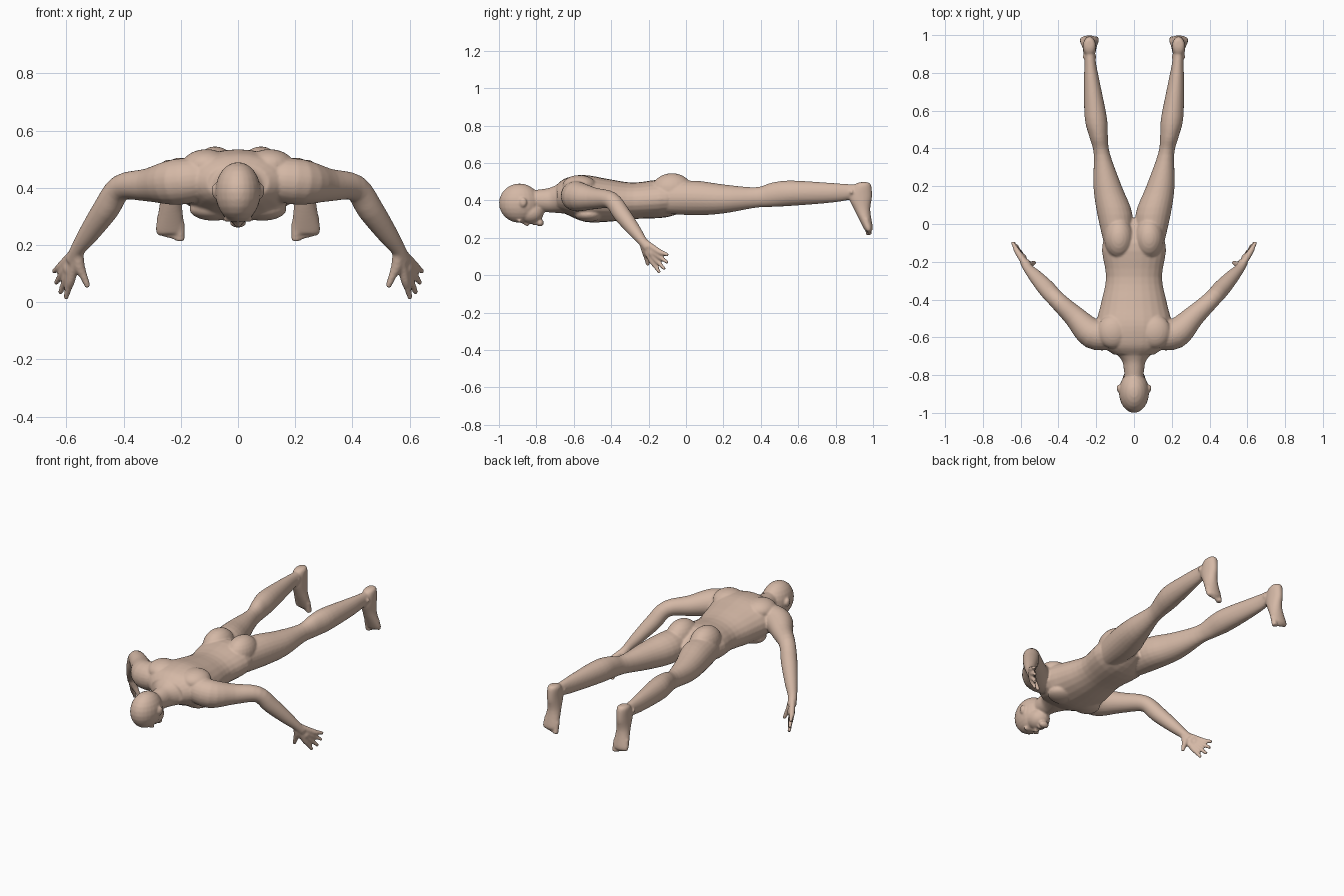
import bpy
import bmesh
from math import cos, sin, pi
from mathutils import Vector, Matrix

cube = bpy.data.objects.get("Cube")
if cube:
    bpy.data.objects.remove(cube, do_unlink=True)

SIDES = 24
BOTH = (1, -1)
MIDDLE = (1,)
bm = bmesh.new()


def spline(rows, steps=4):
    """Catmull-Rom interpolation through vectors of any size."""
    smooth = []
    for i in range(len(rows) - 1):
        before, start = rows[max(i - 1, 0)], rows[i]
        end, after = rows[i + 1], rows[min(i + 2, len(rows) - 1)]
        leave, arrive = (end - before) / 2, (after - start) / 2
        for step in range(steps):
            t = step / steps
            bend = (end - start) * 3 - leave * 2 - arrive
            twist = (start - end) * 2 + leave + arrive
            smooth.append(start + leave * t + bend * t ** 2 + twist * t ** 3)
    return smooth + [rows[-1]]


def circle():
    """Points of the unit circle."""
    return [(cos(2 * pi * k / SIDES), sin(2 * pi * k / SIDES)) for k in range(SIDES)]


def skin_rings(rings):
    """Bridge rings of points into a closed shell."""
    loops = [[bm.verts.new(point) for point in ring] for ring in rings]
    faces = [bm.faces.new(loops[0]), bm.faces.new(loops[-1])]
    for lower, upper in zip(loops, loops[1:]):
        for i in range(SIDES):
            faces.append(bm.faces.new((lower[i - 1], lower[i], upper[i], upper[i - 1])))
    bmesh.ops.recalc_face_normals(bm, faces=faces)


def station(along, width, low, high, x=0):
    """One oval section: half width, and its span on the other axis."""
    return Vector((along, width, low, high, x))


def loft(*stations, upright=False, sides=MIDDLE):
    """Shell through oval sections, along y or, if upright, along z."""
    for side in sides:
        rings = []
        for along, width, low, high, centre in spline(stations):
            ring = []
            for c, s in circle():
                x = side * (centre + width * c)
                other = (low + high) / 2 + s * (high - low) / 2
                ring.append((x, other, along) if upright else (x, along, other))
            rings.append(ring)
        skin_rings(rings)


def limb(*joints, sides=BOTH):
    """Round tube through pairs of joint and radius."""
    points = spline([Vector((*joint, radius)) for joint, radius in joints])
    for side in sides:
        rings, turn, last = [], None, None
        for i, point in enumerate(points):
            ahead = points[min(i + 1, len(points) - 1)].xyz - points[max(i - 1, 0)].xyz
            turn = last.rotation_difference(ahead) @ turn if last else ahead.to_track_quat('Z', 'Y')
            last = ahead
            ring = [point.xyz + turn @ Vector((c, s, 0)) * point.w for c, s in circle()]
            rings.append([(side * p.x, p.y, p.z) for p in ring])
        skin_rings(rings)


def blob(centre, size, sides=BOTH):
    """Ellipsoid."""
    x, y, z = centre
    for side in sides:
        place = Matrix.Translation((side * x, y, z)) @ Matrix.Diagonal((*size, 1))
        bmesh.ops.create_uvsphere(bm, u_segments=SIDES, v_segments=SIDES // 2,
                                  radius=1, matrix=place)


# Head, face down
blob(centre=(0, -.89, .385), size=(.08, .11, .105), sides=MIDDLE)
jaw = Vector((0, -.83, .335))
blob(centre=jaw, size=(.062, .07, .06), sides=MIDDLE)
chin = Vector((0, -.78, .28))
blob(centre=chin, size=(.03, .02, .02), sides=MIDDLE)
lips = Vector((0, -.81, .275))
blob(centre=lips, size=(.02, .01, .01), sides=MIDDLE)
nose_bridge = Vector((0, -.88, .29))
nose_tip = Vector((0, -.84, .27))
limb((nose_bridge, .01), (nose_tip, .013), sides=MIDDLE)
blob(centre=(.03, -.89, .29), size=(.025, .01, .01))
ear = Vector((.082, -.87, .39))
blob(centre=ear, size=(.01, .02, .025))

# Neck and torso
loft(station(along=-.85, width=.045, low=.36, high=.45),
     station(along=-.77, width=.054, low=.34, high=.46),
     station(along=-.72, width=.066, low=.335, high=.47),
     station(along=-.66, width=.12, low=.33, high=.5))
loft(station(along=-.69, width=.11, low=.35, high=.485),
     station(along=-.64, width=.17, low=.325, high=.52),
     station(along=-.54, width=.2, low=.285, high=.535),
     station(along=-.42, width=.175, low=.285, high=.515),
     station(along=-.28, width=.148, low=.3, high=.495),
     station(along=-.1, width=.166, low=.31, high=.51),
     station(along=.03, width=.05, low=.36, high=.44))
blob(centre=(.085, -.52, .325), size=(.085, .075, .04))
shoulder_blade = Vector((.11, -.57, .48))
blob(centre=shoulder_blade, size=(.085, .09, .055))
buttock = Vector((.08, -.075, .455))
blob(centre=buttock, size=(.078, .11, .09))

# Legs
loft(station(along=-.12, width=.07, low=.33, high=.5, x=.085),
     station(along=.05, width=.093, low=.32, high=.505, x=.101),
     station(along=.2, width=.075, low=.33, high=.485, x=.14),
     station(along=.37, width=.043, low=.36, high=.47, x=.17),
     station(along=.46, width=.049, low=.365, high=.495, x=.187),
     station(along=.56, width=.059, low=.37, high=.506, x=.202),
     station(along=.75, width=.042, low=.385, high=.495, x=.223),
     station(along=.86, width=.03, low=.4, high=.487, x=.232),
     station(along=.96, width=.028, low=.43, high=.48, x=.236), sides=BOTH)

# Feet, soles facing back
loft(station(along=.497, width=.018, low=.93, high=.975, x=.236),
     station(along=.48, width=.033, low=.895, high=.99, x=.236),
     station(along=.42, width=.035, low=.87, high=.995, x=.236),
     station(along=.35, width=.038, low=.9, high=.985, x=.235),
     station(along=.26, width=.05, low=.945, high=.998, x=.238),
     station(along=.238, width=.045, low=.957, high=.995, x=.238),
     upright=True, sides=BOTH)
ankle = Vector((.236, .885, .445))
blob(centre=ankle, size=(.038, .018, .02))

# Toes, the big one innermost
toe_root = Vector((.202, .965, .28))
toe_drop = Vector((0, .015, -.065))
for toe in range(5):
    root = toe_root + Vector((.018, 0, .005)) * toe
    radius = .01 if toe else .016
    limb((root, radius), (root + toe_drop, radius))

# Arms
chest_side = Vector((.12, -.59, .43))
shoulder = Vector((.22, -.58, .42))
elbow = Vector((.41, -.4, .4))
wrist = Vector((.56, -.235, .185))
palm = Vector((.59, -.18, .12))
limb((chest_side, .075), (shoulder, .08), (shoulder.lerp(elbow, .5), .058),
     (elbow, .046), (elbow.lerp(wrist, .35), .046), (elbow.lerp(wrist, .75), .036),
     (wrist, .026), (wrist.lerp(palm, .6), .026))
blob(centre=palm, size=(.022, .024, .03))

# Fingers, fanned from first to little
first_knuckle = Vector((.583, -.187, .083))
little_knuckle = Vector((.617, -.147, .127))
first_tip = Vector((.603, -.14, .012))
little_tip = Vector((.645, -.095, .107))
for finger in range(4):
    fan = finger / 3
    knuckle = first_knuckle.lerp(little_knuckle, fan)
    reach = 1 + .28 * sin(pi * fan)
    tip = knuckle.lerp(first_tip.lerp(little_tip, fan), reach)
    limb((wrist, .019), (knuckle, .016), (knuckle.lerp(tip, .5), .012), (tip, .009))

# Thumb
thumb_root = Vector((.556, -.218, .13))
thumb_tip = Vector((.524, -.203, .052))
limb((wrist, .019), (thumb_root, .02), (thumb_root.lerp(thumb_tip, .5), .014), (thumb_tip, .01))

# One continuous skin
mesh = bpy.data.meshes.new("body")
bm.to_mesh(mesh)
bm.free()
body = bpy.data.objects.new("body", mesh)
bpy.context.collection.objects.link(body)

skin = bpy.data.materials.new("skin")
skin.use_nodes = True
colour = (.66, .48, .38, 1)
skin.diffuse_color = colour
skin.node_tree.nodes["Principled BSDF"].inputs["Base Color"].default_value = colour
mesh.materials.append(skin)

remesh = body.modifiers.new("merge", 'REMESH')
remesh.mode = 'VOXEL'
remesh.voxel_size = .006
remesh.use_smooth_shade = True
soften = body.modifiers.new("soften", 'SMOOTH')
soften.factor = .5
soften.iterations = 5
